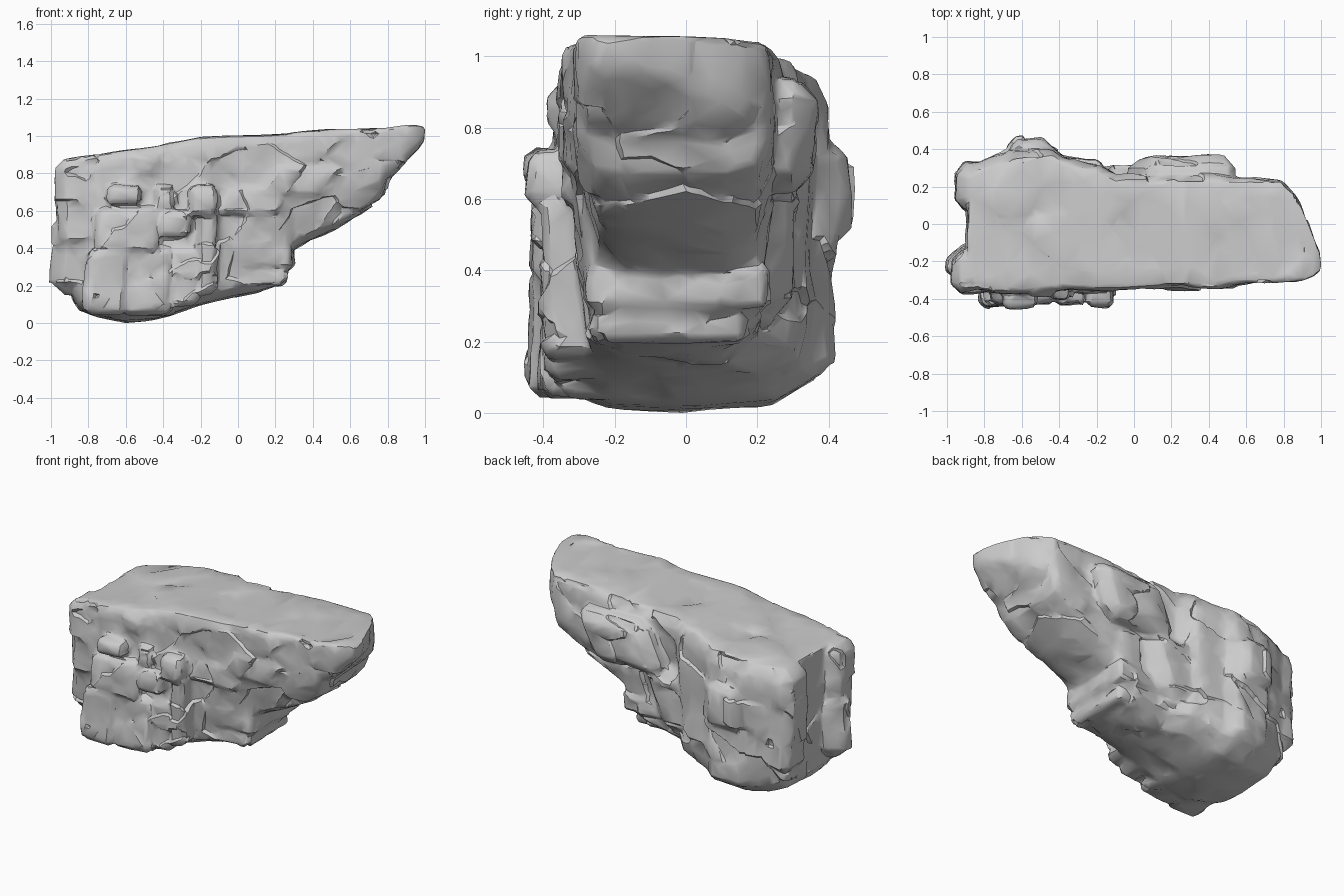
import bpy, bmesh, random
from mathutils import Vector, noise

if "Cube" in bpy.data.objects:
    bpy.data.objects.remove(bpy.data.objects["Cube"])

random.seed(4)
parts = []


def finish(name, bm):
    bmesh.ops.recalc_face_normals(bm, faces=bm.faces[:])
    me = bpy.data.meshes.new(name)
    bm.to_mesh(me)
    bm.free()
    ob = bpy.data.objects.new(name, me)
    bpy.context.collection.objects.link(ob)
    parts.append(ob)
    return ob


def chunk(name, x0, x1, y0, y1, z0, z1, jit=0.012, bev=0.03, lean=0.0):
    """Chipped stone block: jittered, bevelled box."""
    bm = bmesh.new()
    bmesh.ops.create_cube(bm, size=1)
    for v in bm.verts:
        c = v.co + Vector((.5, .5, .5))
        v.co = Vector((x0 + c.x * (x1 - x0) + lean * (c.z - .5),
                       y0 + c.y * (y1 - y0), z0 + c.z * (z1 - z0)))
        v.co += Vector([random.uniform(-jit, jit) for _ in range(3)])
    bmesh.ops.bevel(bm, geom=bm.edges[:], offset=bev, segments=1,
                    affect='EDGES', clamp_overlap=True)
    return finish(name, bm)


# Main mass: lofted sections along x (x, y front, y back, z bottom, z top)
stations = [
    (-.89, -.30, .27, .13, .885), (-.85, -.34, .31, .07, .89),
    (-.75, -.37, .36, .03, .90), (-.60, -.38, .405, .005, .925),
    (-.44, -.37, .405, .02, .945), (-.38, -.36, .36, .035, .96),
    (-.20, -.36, .33, .10, .995), (-.10, -.36, .255, .12, 1.0),
    (.10, -.35, .26, .165, 1.005), (.20, -.345, .265, .20, 1.01),
    (.265, -.345, .265, .27, 1.015), (.29, -.345, .265, .39, 1.02),
    (.42, -.34, .26, .46, 1.03), (.53, -.33, .255, .51, 1.04),
    (.66, -.32, .25, .60, 1.04), (.76, -.315, .24, .67, 1.045),
    (.79, -.31, .235, .77, 1.045), (.86, -.31, .17, .82, 1.055),
    (.90, -.305, .10, .87, 1.06), (.96, -.28, -.05, .93, 1.06),
    (1.0, -.25, -.15, .97, 1.05)]
outline = [(.04, 1), (.5, 1.0), (.94, 1), (1, .92), (1, .6), (.99, .3),
           (.95, .1), (.80, .02), (.45, 0), (.2, .01), (.06, .06),
           (.01, .3), (0, .6), (.01, .95)]
bm = bmesh.new()
rings = []
for x, y0, y1, z0, z1 in stations:
    ring = []
    for u, v in outline:
        # right half: lower part steps in beneath the overhang
        z = z0 + v * (z1 - z0)
        side = max(0, min(1, (.80 - z) * 4)) if x > -.15 else 0
        side *= .055 if u < .5 else -.035
        ring.append(bm.verts.new((x, y0 + u * (y1 - y0) + side, z)))
    rings.append(ring)
n = len(outline)
for a, b in zip(rings, rings[1:]):
    for i in range(n):
        bm.faces.new((a[i], a[(i + 1) % n], b[(i + 1) % n], b[i]))
bm.faces.new(rings[0])
bm.faces.new(rings[-1])
rock = finish("rock", bm)

# Front face: broken columns and blocks
for i, b in enumerate([
        (-.81, -.59, -.43, -.2, .05, .40), (-.62, -.36, -.405, -.2, .04, .41),
        (-.36, -.20, -.395, -.2, .10, .41), (-.22, -.11, -.415, -.2, .16, .62),
        (-.76, -.42, -.425, -.2, .38, .62), (-.42, -.24, -.44, -.2, .47, .60),
        (-.71, -.51, -.46, -.25, .64, .74), (-.26, -.11, -.45, -.25, .58, .74),
        (-.45, -.32, -.42, -.25, .60, .74), (-.58, -.42, -.385, -.2, .78, .91)]):
    chunk(f"front_block_{i + 1}", *b, lean=.01)

# Left end: two ribs with a hollow between
chunk("left_front_rib", -1.0, -.75, -.33, -.12, .15, .60, bev=.08)
chunk("left_front_upper_rib", -.965, -.73, -.355, -.14, .40, .885, bev=.05)
chunk("left_back_rib", -.955, -.75, .08, .32, .22, .87, bev=.05)

# Back: thick buttress, protruding stone and long shelf
chunk("back_buttress", -.70, -.42, .1, .405, .10, .86, bev=.04)
chunk("back_stone", -.67, -.44, .2, .465, .48, .75, bev=.04)
chunk("back_shelf", .0, .50, .1, .355, .62, .94, bev=.06, lean=.14)
chunk("back_lower_shelf", -.40, .08, .1, .30, .25, .70, bev=.08, lean=.2)

# Underside steps and front ledges
for i, b in enumerate([
        (.0, .29, -.29, .23, .29, .41), (-.05, .25, -.27, .16, .20, .30)]):
    chunk(f"under_step_{i + 1}", *b, bev=.02)
chunk("front_ledge_left", -.10, .24, -.35, -.2, .58, .74, bev=.03, lean=.06)
chunk("front_ledge_right", .15, .52, -.345, -.2, .68, .86, bev=.03, lean=.12)

# Fuse every block into one stone
bpy.ops.object.select_all(action='DESELECT')
for ob in parts:
    ob.select_set(True)
bpy.context.view_layer.objects.active = rock
bpy.ops.object.join()
m = rock.modifiers.new("remesh", 'REMESH')
m.mode, m.voxel_size = 'VOXEL', 0.012
bpy.ops.object.modifier_apply(modifier="remesh")
m = rock.modifiers.new("wear", 'SMOOTH')
m.factor, m.iterations = 0.5, 2
bpy.ops.object.modifier_apply(modifier="wear")

# Chiselled surface: each noise cell tilts to its own plane, top stays calm
normals = [v.normal.copy() for v in rock.data.vertices]
for v, nr in zip(rock.data.vertices, normals):
    p = v.co.copy()
    q = Vector((p.x * 3.6 - p.z * 1.5, p.y * 3.6, p.z * 4.5))
    q += noise.noise_vector(p * 3) * .3
    dist, pts = noise.voronoi(q)
    rnd = noise.cell_vector(pts[0] * 37) - Vector((.5, .5, .5))
    d = .01 * rnd.x + .03 * (q - pts[0]).dot(rnd)
    d += .012 * noise.noise(p * 6) + .005 * noise.noise(p * 14)
    calm = .25 if nr.z > .7 else (.4 if nr.z < -.5 and p.x < .2 else 1)
    v.co = p + nr * d * calm

# Reduce to broad facets and stand it on the floor
m = rock.modifiers.new("facets", 'DECIMATE')
m.ratio = 0.07
bpy.ops.object.modifier_apply(modifier="facets")
low = min(v.co.z for v in rock.data.vertices)
for v in rock.data.vertices:
    v.co.z -= low
bpy.ops.object.shade_smooth_by_angle(angle=0.6)
